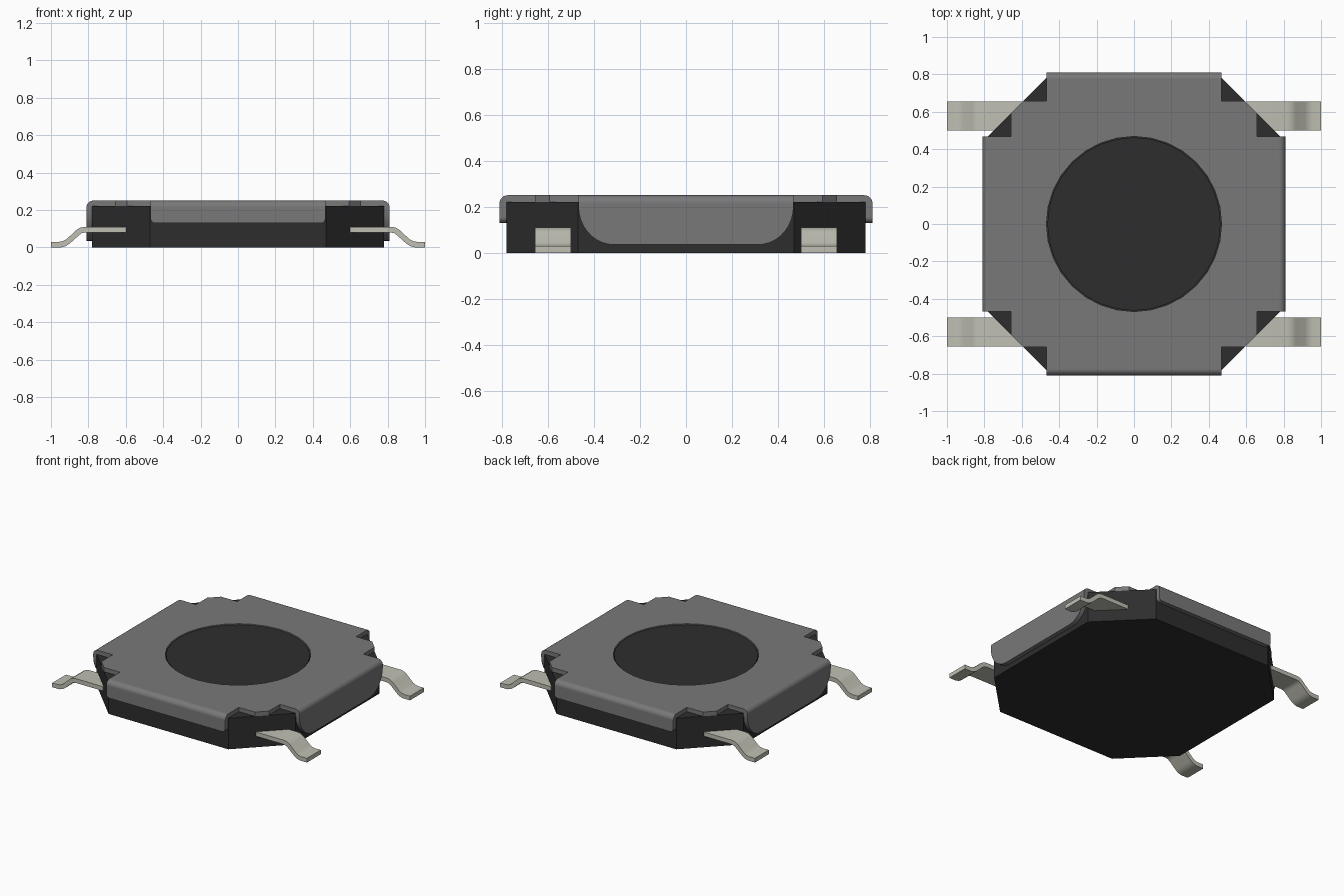
import bpy, bmesh, math
from mathutils import Matrix, Vector

cube = bpy.data.objects.get("Cube")
if cube:
    bpy.data.objects.remove(cube, do_unlink=True)


def material(name, rgb):
    m = bpy.data.materials.new(name)
    m.use_nodes = True
    m.diffuse_color = (*rgb, 1)
    b = m.node_tree.nodes["Principled BSDF"]
    b.inputs["Base Color"].default_value = (*rgb, 1)
    b.inputs["Roughness"].default_value = 0.6
    return m


BLACK = material("black plastic", (0.027, 0.027, 0.027))
GREY = material("grey metal", (0.19, 0.19, 0.19))
SILVER = material("pale metal", (0.52, 0.52, 0.45))


def add_object(name, bm, mat):
    me = bpy.data.meshes.new(name)
    bm.to_mesh(me)
    bm.free()
    me.materials.append(mat)
    ob = bpy.data.objects.new(name, me)
    bpy.context.collection.objects.link(ob)
    bpy.ops.object.select_all(action='DESELECT')
    ob.select_set(True)
    bpy.context.view_layer.objects.active = ob
    return ob


def prism(name, points, direction, mat):
    """Extrude a closed outline along a direction."""
    bm = bmesh.new()
    face = bm.faces.new([bm.verts.new(p) for p in points])
    ext = bmesh.ops.extrude_face_region(bm, geom=[face])["geom"]
    bmesh.ops.translate(bm, vec=direction,
                        verts=[v for v in ext if isinstance(v, bmesh.types.BMVert)])
    bmesh.ops.recalc_face_normals(bm, faces=bm.faces)
    return add_object(name, bm, mat)


def circle(r, z, n=32):
    return [(r * math.cos(math.tau * i / n), r * math.sin(math.tau * i / n), z)
            for i in range(n)]


# Eight-sided body
H, C, TOP = 0.78, 0.47, 0.25
corners = [(H, -C), (H, C), (C, H), (-C, H), (-H, C), (-H, -C), (-C, -H), (C, -H)]
prism("body", [(x, y, 0) for x, y in corners], (0, 0, 0.22), BLACK)

# Round button, almost flush with the cover
prism("button", circle(0.463, 0.2), (0, 0, 0.045), BLACK)

# Sheet cover: flat top with a round hole, notched corners and four bent flaps
W, R, OUT = 0.467, 0.035, 0.81
bm = bmesh.new()


def flap_columns(radius):
    """Positions across a flap, with steps around each rounded corner."""
    a = [W - radius * (1 - math.cos(math.radians(t))) for t in range(0, 91, 10)]
    return [-s for s in a] + a[::-1]


def flap_bottom(s, low, radius, height):
    t = max(0.0, abs(s) - (W - radius)) / radius
    return low + height * (1 - math.sqrt(max(0.0, 1 - t * t)))


outline = []
for k in range(4):
    turn = Matrix.Rotation(k * math.pi / 2, 3, 'Z')
    # side flaps are deep with large corners, front and back flaps are short
    low, radius, height = (0.035, 0.155, 0.165) if k % 2 == 0 else (0.13, 0.025, 0.025)
    grid = []
    for s in flap_columns(radius):
        col = [(OUT - R + R * math.sin(a), s, TOP - R + R * math.cos(a))
               for a in [i * math.pi / 12 for i in range(7)]]
        col.append((OUT, s, flap_bottom(s, low, radius, height)))
        grid.append([bm.verts.new(turn @ Vector(p)) for p in col])
    for a, b in zip(grid, grid[1:]):
        for i in range(len(a) - 1):
            bm.faces.new((a[i], a[i + 1], b[i + 1], b[i]))
    outline += [col[0] for col in grid]
    # corner notch
    for x, y in [(0.657, W), (0.657, 0.593), (0.593, 0.657), (W, 0.657)]:
        outline.append(bm.verts.new(turn @ Vector((x, y, TOP))))

hole = [bm.verts.new(p) for p in circle(0.468, TOP)]
edges = []
for loop in (outline, hole):
    for a, b in zip(loop, loop[1:] + loop[:1]):
        edges.append(bm.edges.get((a, b)) or bm.edges.new((a, b)))
bmesh.ops.triangle_fill(bm, edges=edges, use_beauty=True, normal=(0, 0, 1))
bmesh.ops.recalc_face_normals(bm, faces=bm.faces)
if sum(f.normal.z * f.calc_area() for f in bm.faces) < 0:
    bmesh.ops.reverse_faces(bm, faces=bm.faces)
cover = add_object("cover", bm, GREY)
sheet = cover.modifiers.new("thickness", 'SOLIDIFY')
sheet.thickness = 0.03
sheet.offset = -1
bpy.ops.object.modifier_apply(modifier=sheet.name)
bpy.ops.object.shade_smooth_by_angle(angle=math.radians(30))
cover.modifiers.new("clean shading", 'WEIGHTED_NORMAL').keep_sharp = True

# Four bent leads, each a strip with an S-shaped side profile
path = [(0.6, 0.11), (0.82, 0.11), (0.845, 0.105), (0.865, 0.092), (0.915, 0.045),
        (0.935, 0.034), (0.955, 0.03), (1.0, 0.03)]
under = [(1.0, 0), (0.945, 0), (0.92, 0.007), (0.9, 0.02), (0.85, 0.065),
         (0.835, 0.076), (0.815, 0.08), (0.6, 0.08)]
for sx, side in ((1, "left"), (-1, "right")):
    for y, end in ((-0.655, "front"), (0.5, "back")):
        prism(f"{end}_{side}_lead", [(sx * x, y, z) for x, z in path + under],
              (0, 0.155, 0), SILVER)
        bpy.ops.object.shade_smooth_by_angle(angle=math.radians(35))
